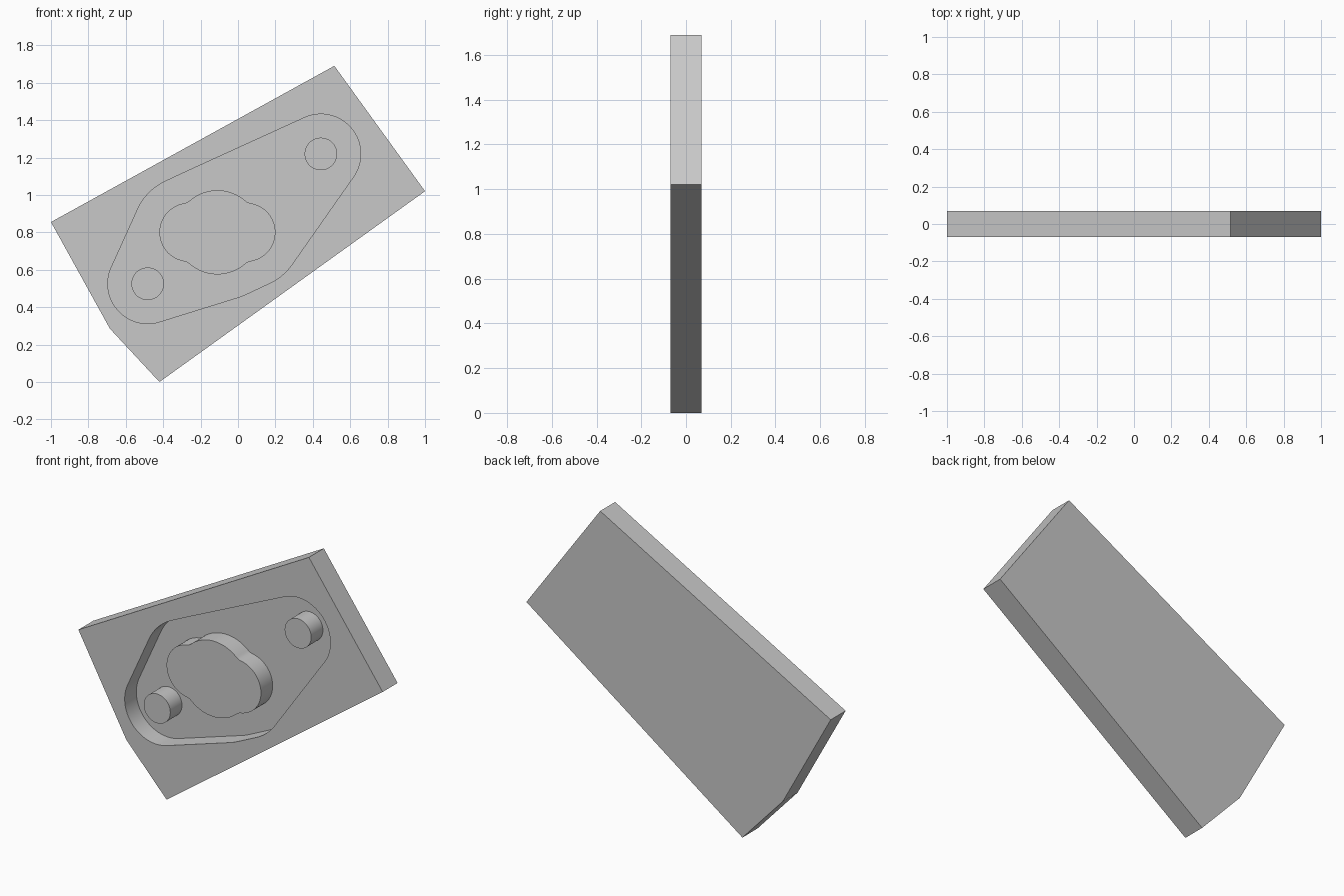
import bpy
import bmesh
from math import cos, sin, sqrt, pi, tau, radians, log, exp
from mathutils import Vector
from mathutils.geometry import convex_hull_2d

cube = bpy.data.objects.get("Cube")
if cube:
    bpy.data.objects.remove(cube, do_unlink=True)

FRONT, BACK = -0.07, 0.07
FLOOR = FRONT + 0.11          # pocket floor depth
OVERLAP = 0.01                # islands sink slightly into the floor

grey = bpy.data.materials.new("plain_grey")
grey.use_nodes = True
grey.diffuse_color = (0.58, 0.58, 0.58, 1)
grey.node_tree.nodes["Principled BSDF"].inputs["Base Color"].default_value = grey.diffuse_color


def circle(x, z, r, n=96):
    return [Vector((x + r * cos(tau * i / n), z + r * sin(tau * i / n))) for i in range(n)]


def slab(name, outline, y0, y1):
    """Extrude an x-z outline from y0 to y1."""
    bm = bmesh.new()
    face = bm.faces.new([bm.verts.new((p[0], y0, p[1])) for p in outline])
    ext = bmesh.ops.extrude_face_region(bm, geom=[face], use_keep_orig=True)
    moved = [v for v in ext["geom"] if isinstance(v, bmesh.types.BMVert)]
    bmesh.ops.translate(bm, verts=moved, vec=(0, y1 - y0, 0))
    bmesh.ops.recalc_face_normals(bm, faces=bm.faces[:])
    mesh = bpy.data.meshes.new(name)
    bm.to_mesh(mesh)
    bm.free()
    mesh.materials.append(grey)
    obj = bpy.data.objects.new(name, mesh)
    bpy.context.collection.objects.link(obj)
    return obj


def activate(obj):
    bpy.ops.object.select_all(action="DESELECT")
    obj.select_set(True)
    bpy.context.view_layer.objects.active = obj


# Outer block with one clipped corner
block = slab("mold_block", [(-1, 0.855), (-0.685, 0.285), (-0.42, 0), (1, 1.02), (0.515, 1.69)],
             FRONT, BACK)

# Pocket outline: a taut band around the pins and the central boss
pins = {"lower_pin": (-0.483, 0.525), "upper_pin": (0.443, 1.219)}
cx, cz, lobe = -0.11, 0.80, 0.153
rounds = [circle(x, z, 0.213) for x, z in pins.values()]
rounds += [circle(cx + s * lobe, cz, 0.30) for s in (-1, 1)]
rounds.append(circle(cx, cz, 0.365))
points = [p for ring in rounds for p in ring]
band = [points[i] for i in convex_hull_2d(points)]

cutter = slab("pocket_cutter", band, FRONT - 0.1, FLOOR)
cutter.hide_render = True
cut = block.modifiers.new("pocket", "BOOLEAN")
cut.operation = "DIFFERENCE"
cut.solver = "EXACT"
cut.object = cutter
activate(block)
bpy.ops.object.modifier_apply(modifier=cut.name)
bpy.data.objects.remove(cutter, do_unlink=True)


# Central boss: a round with two side lobes and softly filleted necks
def boss_radius(t, core=0.225, r=0.157, soft=0.005):
    side = lobe * abs(cos(t)) + sqrt(r * r - (lobe * sin(t)) ** 2)
    high, gap = max(core, side), abs(core - side)
    return high + soft * log(1 + exp(-gap / soft))


steps = 160
boss = [(cx + boss_radius(t) * cos(t), cz + boss_radius(t) * sin(t))
        for t in (tau * i / steps for i in range(steps))]
parts = [block, slab("central_boss", boss, FRONT, FLOOR + OVERLAP)]

# Locating pins
for name, (x, z) in pins.items():
    parts.append(slab(name, circle(x, z, 0.087, 64), FRONT, FLOOR + OVERLAP))

for part in parts:
    activate(part)
    bpy.ops.object.shade_smooth_by_angle(angle=radians(30))
